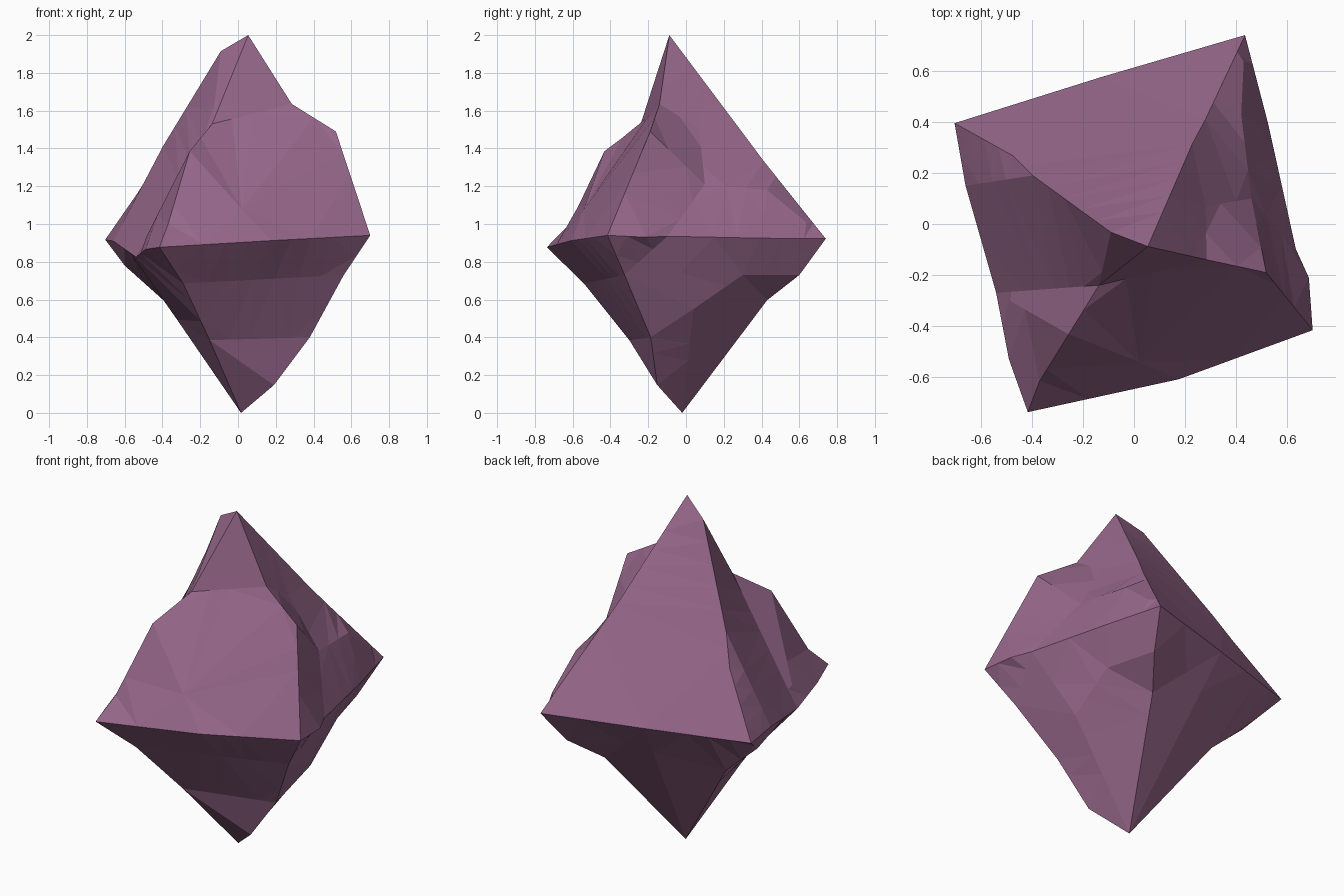
import bpy, bmesh
from mathutils import Vector

if "Cube" in bpy.data.objects:
    bpy.data.objects.remove(bpy.data.objects["Cube"])

# Stone corners: top, bottom and four waist corners, then points along the ridges
P = dict(
    T=(.054, -.088, 2), B=(.016, -.02, 0), A=(.7, -.416, .94),
    C=(.435, .74, .922), D=(-.703, .395, .917), E=(-.416, -.737, .877),
    ta1=(.285, -.14, 1.635), ta2=(.518, -.19, 1.49),
    tc1=(.228, .313, 1.465), tc2=(.28, .41, 1.335),
    td1=(-.091, -.032, 1.915), td2=(-.397, .19, 1.412), td3=(-.472, .266, 1.25),
    te1=(-.137, -.24, 1.53), te2=(-.256, -.432, 1.385), te3=(-.37, -.615, 1.0),
    ea=(.176, -.608, .912), cd=(-.13, .575, .92),
    ac1=(.685, -.21, .93), ac2=(.634, -.098, .935), ac3=(.525, .395, .925),
    de1=(-.66, .15, .91), de2=(-.54, -.27, .825), de3=(-.49, -.53, .866),
    ab1=(.56, -.325, .73), ab2=(.38, -.187, .4), ab3=(.19, -.152, .147),
    cb1=(.36, .6, .73), cb2=(.23, .43, .597),
    db1=(-.6, .19, .78), db2=(-.39, .185, .592),
    eb1=(-.29, -.54, .685), eb2=(-.15, -.3, .385),
    f1=(.28, .07, 1.505), f2=(.46, .1, 1.21), f3=(.42, .43, 1.18),
    front=(.02, -.54, 1.08), g1=(.44, .3, .73), g2=(.445, .04, .55),
)
# Ridge lines that must stay as edges
RIDGES = [
    "T ta1 ta2 A", "T tc1 tc2 C", "T td1 td2 td3 D", "T te1 te2 te3 E",
    "E ea A", "A ac1 ac2 ac3 C", "C cd D", "D de1 de2 de3 E",
    "A ab1 ab2 ab3 B", "C cb1 cb2 B", "D db1 db2 B", "E eb1 eb2 B",
    "ta1 te1", "tc1 f1 ta1", "f1 f2 ta2", "f2 f3 C", "f2 ac2", "f3 ac3",
    "td2 de1", "te1 de2 te2", "td1 te1",
    "eb1 ab1", "eb2 ab2", "eb2 ab3", "g1 cb1", "g1 g2 B", "cb2 cd B",
    "g2 ab1", "g2 ab2", "ab1 ac2 g2", "ac3 g1",
]

points = [Vector(p) for p in P.values()]
for line in RIDGES:
    names = line.split()
    for a, b in zip(names, names[1:]):
        a, b = Vector(P[a]), Vector(P[b])
        n = max(1, round((b - a).length / 0.12))
        points += [a.lerp(b, i / n) for i in range(1, n)]

# Join the points into a closed skin: hull on a sphere, then move back
centre = Vector((0, 0, .95))
bm = bmesh.new()
home = {}
for p in points:
    v = bm.verts.new((p - centre).normalized())
    home[v] = p
bmesh.ops.convex_hull(bm, input=bm.verts[:])
for v in bm.verts:
    v.co = home[v]
bmesh.ops.dissolve_limit(bm, angle_limit=.02, verts=bm.verts[:], edges=bm.edges[:])
bmesh.ops.triangulate(bm, faces=bm.faces[:])
bmesh.ops.recalc_face_normals(bm, faces=bm.faces[:])

mesh = bpy.data.meshes.new("faceted_stone")
bm.to_mesh(mesh)
bm.free()
mat = bpy.data.materials.new("dusty_purple")
mat.diffuse_color = (.305, .136, .254, 1)
mat.use_nodes = True
mat.node_tree.nodes["Principled BSDF"].inputs["Base Color"].default_value = mat.diffuse_color
mesh.materials.append(mat)
stone = bpy.data.objects.new("faceted_stone", mesh)
bpy.context.collection.objects.link(stone)
